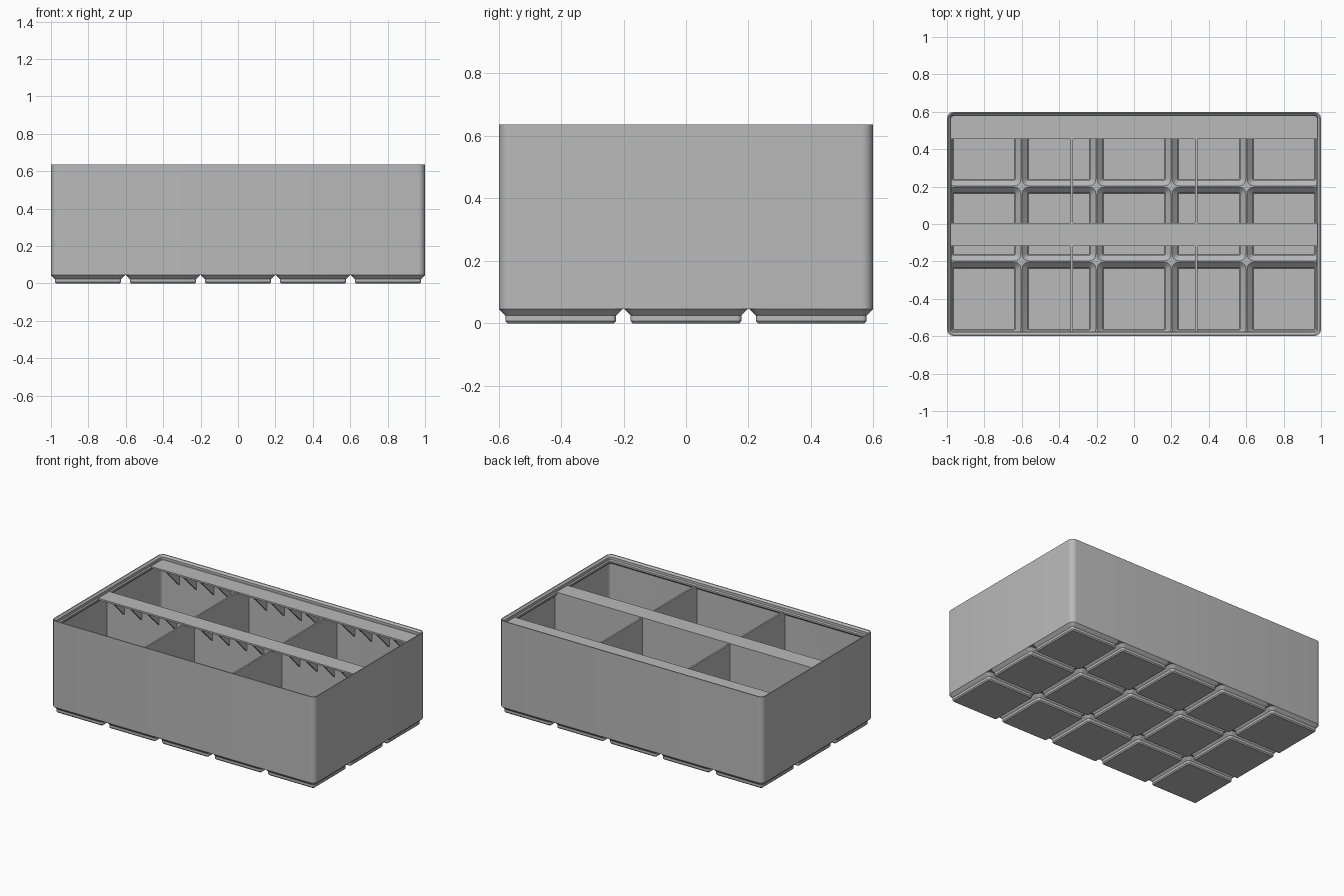
import bpy, bmesh, math

cube = bpy.data.objects.get("Cube")
if cube:
    bpy.data.objects.remove(cube, do_unlink=True)

# Work in millimetres, scaled to the final size
HX, HY = 104.75, 62.75
S = 1 / HX
PITCH, WALL, RADIUS = 42, 1.2, 3.75
CELLS = [((i - 2) * PITCH, (j - 1) * PITCH) for i in range(5) for j in range(3)]

grey = bpy.data.materials.new("light_grey_plastic")
grey.use_nodes = True
colour = (0.49, 0.49, 0.49, 1)
grey.diffuse_color = colour
grey.node_tree.nodes["Principled BSDF"].inputs["Base Color"].default_value = colour


def rounded_ring(bm, cx, cy, hx, hy, r, z, steps=6):
    """One rounded rectangle of vertices at height z."""
    verts = []
    for k, (sx, sy) in enumerate([(1, 1), (-1, 1), (-1, -1), (1, -1)]):
        for n in range(steps + 1):
            a = math.pi / 2 * (k + n / steps)
            x = cx + sx * (hx - r) + r * math.cos(a)
            y = cy + sy * (hy - r) + r * math.sin(a)
            verts.append(bm.verts.new((x * S, y * S, z * S)))
    return verts


def loft(bm, layers, cx=0, cy=0):
    """Closed solid through layers of (half x, half y, radius, z)."""
    rings = [rounded_ring(bm, cx, cy, *layer) for layer in layers]
    for low, high in zip(rings, rings[1:]):
        for i in range(len(low)):
            j = (i + 1) % len(low)
            bm.faces.new((low[i], low[j], high[j], high[i]))
    bm.faces.new(rings[0][::-1])
    bm.faces.new(rings[-1])


def prism(bm, profile, x0, x1):
    """Extrude a (y, z) profile along x."""
    ends = [[bm.verts.new((x * S, y * S, z * S)) for y, z in profile] for x in (x0, x1)]
    a, b = ends
    for i in range(len(a)):
        j = (i + 1) % len(a)
        bm.faces.new((a[i], a[j], b[j], b[i]))
    bm.faces.new(a[::-1])
    bm.faces.new(b)


def box(bm, x0, x1, y0, y1, z0, z1):
    prism(bm, [(y0, z0), (y1, z0), (y1, z1), (y0, z1)], x0, x1)


def finish(bm, name):
    bmesh.ops.recalc_face_normals(bm, faces=bm.faces)
    mesh = bpy.data.meshes.new(name)
    bm.to_mesh(mesh)
    bm.free()
    mesh.materials.append(grey)
    ob = bpy.data.objects.new(name, mesh)
    bpy.context.collection.objects.link(ob)
    return ob


def boolean(ob, tool, operation="DIFFERENCE"):
    mod = ob.modifiers.new("cut", "BOOLEAN")
    mod.operation, mod.object, mod.solver = operation, tool, "EXACT"
    bpy.context.view_layer.objects.active = ob
    bpy.ops.object.modifier_apply(modifier=mod.name)


def inset_layers(pairs):
    """Layers of the bin outline given (inset, z) pairs."""
    return [(HX - d, HY - d, RADIUS - d, z) for d, z in pairs]


# Outer body block
bm = bmesh.new()
loft(bm, inset_layers([(0, 4.75), (0, 66.7)]))
body = finish(bm, "bin_body")

# Stepped feet, one per grid cell
bm = bmesh.new()
for cx, cy in CELLS:
    loft(bm, [(h, h, r, z) for h, r, z in
              [(17.9, 0.8, 0), (18.6, 1.6, 0.8), (18.6, 1.6, 2.6), (20.75, 3.75, 4.75)]], cx, cy)
feet = finish(bm, "feet")

# Cavity cutter, with the stacking lip profile at its top
FLOOR = 5.9
bm = bmesh.new()
loft(bm, inset_layers([(WALL, FLOOR), (WALL, 60.4), (2.6, 61.8), (2.6, 63),
                       (1.9, 63.7), (1.9, 65.5), (0.4, 67)]))
cavity = finish(bm, "cavity_cutter")

# Pit cutters that hollow the feet
bm = bmesh.new()
for cx, cy in CELLS:
    loft(bm, [(h, h, r, z) for h, r, z in
              [(17.2, 0.6, 1), (17.6, 1, 1.4), (17.6, 1, 2.9), (20.6, 3.6, FLOOR), (20.6, 3.6, 6)]], cx, cy)
pits = finish(bm, "pit_cutter")
bm = bmesh.new()
loft(bm, inset_layers([(WALL, 0), (WALL, 20)]))
envelope = finish(bm, "envelope_cutter")
boolean(pits, envelope, "INTERSECT")

# Compartment dividers: two across, one along
DIV_X, T = 34.9, 0.6
partitions = []
for x in (-DIV_X, DIV_X):
    bm = bmesh.new()
    box(bm, x - T, x + T, -70, 70, -1, 63)
    partitions.append(finish(bm, "cross_divider_cutter"))
bm = bmesh.new()
box(bm, -110, 110, -T, T, -1, 63)
partitions.append(finish(bm, "long_divider_cutter"))
for part in partitions:
    boolean(cavity, part)
    boolean(pits, part)

boolean(body, cavity)
boolean(body, pits)
boolean(feet, pits)
for tool in [cavity, pits, envelope] + partitions:
    bpy.data.objects.remove(tool, do_unlink=True)

# Label shelves with triangular ribs underneath
TOP, THICK = 63.5, 1.2
BAY = 2 * DIV_X
parts = [body, feet]
for name, front, back, root in [("back", 47.7, 60.9, 61.6), ("middle", -12.2, T, 0)]:
    bm = bmesh.new()
    box(bm, -HX + 1.9, HX - 1.9, front, back, TOP - THICK, TOP)
    parts.append(finish(bm, name + "_label_shelf"))
    bm = bmesh.new()
    for bay in (-1, 0, 1):
        for k in range(1, 5):
            x = bay * BAY + (k / 5 - 0.5) * (BAY - 2 * T)
            prism(bm, [(front, TOP - THICK), (root, TOP - THICK),
                       (root, TOP - THICK - (root - front))], x - T, x + T)
    parts.append(finish(bm, name + "_shelf_ribs"))

# Smooth the rounded corners, keep hard edges
bpy.ops.object.select_all(action="DESELECT")
for ob in parts:
    ob.select_set(True)
bpy.context.view_layer.objects.active = body
bpy.ops.object.shade_smooth_by_angle(angle=math.radians(30))
